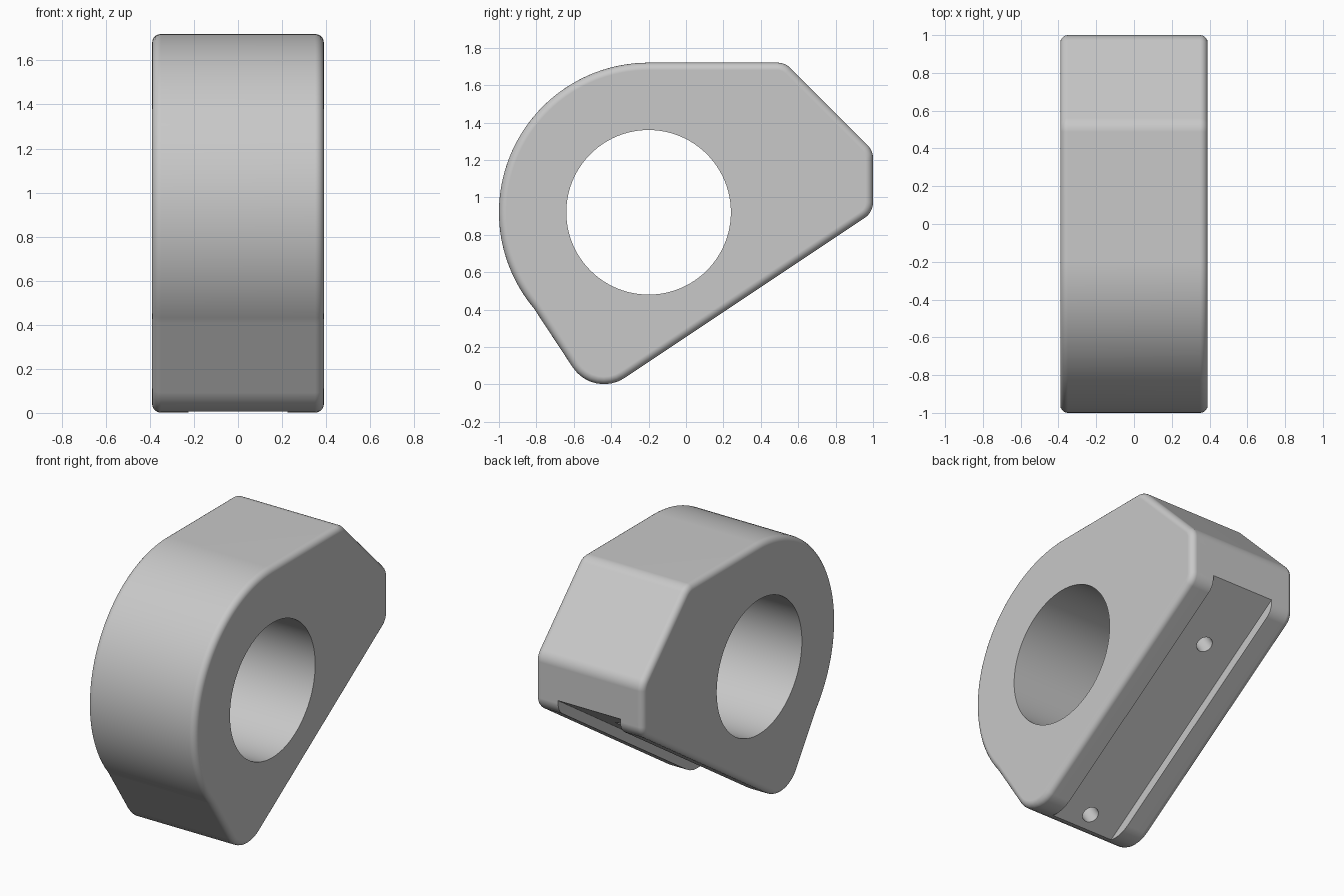
import bpy
import bmesh
from math import cos, sin, tan, radians, atan2
from mathutils import Vector, Matrix

if "Cube" in bpy.data.objects:
    bpy.data.objects.remove(bpy.data.objects["Cube"])

HALF_WIDTH = 0.39
CENTRE = Vector((-0.2, 0.92))   # bore centre in (y, z)
CORNER = Vector((-0.495, -0.077))  # sharp lower corner in (y, z)
SLOPE = atan2(0.997, 1.495)     # tilt of the underside

grey = bpy.data.materials.new("light_grey")
grey.use_nodes = True
grey.diffuse_color = (0.58, 0.58, 0.58, 1)
grey.node_tree.nodes["Principled BSDF"].inputs["Base Color"].default_value = grey.diffuse_color


def make_object(name, bm):
    mesh = bpy.data.meshes.new(name)
    bm.to_mesh(mesh)
    bm.free()
    mesh.materials.append(grey)
    obj = bpy.data.objects.new(name, mesh)
    bpy.context.collection.objects.link(obj)
    return obj


def arc(centre, radius, start, end, steps):
    angles = [start + (end - start) * i / steps for i in range(steps + 1)]
    return [centre + radius * Vector((cos(a), sin(a))) for a in angles]


def fillet(before, corner, after, radius, steps=8):
    """Round one convex corner of a counter-clockwise outline."""
    d1, d2 = (corner - before).normalized(), (after - corner).normalized()
    turn = d1.angle(d2)
    centre = corner - d1 * radius * tan(turn / 2) + Vector((-d1.y, d1.x)) * radius
    start = atan2(-d1.x, d1.y)
    return arc(centre, radius, start, start + turn, steps)


def box(name, matrix):
    bm = bmesh.new()
    bmesh.ops.create_cube(bm, size=1, matrix=matrix)
    return make_object(name, bm)


def cylinder(name, radius, depth, matrix, sides):
    bm = bmesh.new()
    bmesh.ops.create_cone(bm, cap_ends=True, segments=sides, radius1=radius,
                          radius2=radius, depth=depth, matrix=matrix)
    return make_object(name, bm)


# Outline: filleted corners, then the large round front
round_front = arc(CENTRE, 0.8, radians(90), radians(220), 56)
corners = [round_front[-1], CORNER, Vector((1, 0.92)), Vector((1, 1.25)),
           Vector((0.53, 1.72)), round_front[0]]
outline = []
for i, radius in enumerate((0.2, 0.1, 0.1, 0.1), start=1):
    outline += fillet(corners[i - 1], corners[i], corners[i + 1], radius)
outline += round_front

# Solid block with rounded rims
bm = bmesh.new()
side = bm.faces.new([bm.verts.new((-HALF_WIDTH, p.x, p.y)) for p in outline])
extruded = bmesh.ops.extrude_face_region(bm, geom=[side])["geom"]
bmesh.ops.translate(bm, vec=(2 * HALF_WIDTH, 0, 0),
                    verts=[v for v in extruded if isinstance(v, bmesh.types.BMVert)])
bmesh.ops.recalc_face_normals(bm, faces=bm.faces)
rims = [e for e in bm.edges if abs(e.verts[0].co.x - e.verts[1].co.x) < 0.001]
bmesh.ops.bevel(bm, geom=rims, offset=0.04, offset_type='OFFSET', segments=5,
                profile=0.5, affect='EDGES', clamp_overlap=False)
bmesh.ops.recalc_face_normals(bm, faces=bm.faces)
block = make_object("bored_block", bm)

# Underside frame: local y runs up the slope, local z points into the block
frame = Matrix.Translation((0, CORNER.x, CORNER.y)) @ Matrix.Rotation(SLOPE, 4, 'X')

# Cutters: main bore, underside channel and two screw holes
cutters = [
    cylinder("bore_cutter", 0.44, 2,
             Matrix.Translation((0, CENTRE.x, CENTRE.y)) @ Matrix.Rotation(radians(90), 4, 'Y'), 96),
    box("channel_cutter",
        frame @ Matrix.Translation((0, 0.9, -0.04)) @ Matrix.Diagonal((0.45, 3, 0.2, 1))),
]
for along in (0.154, 1.416):
    cutters.append(cylinder("screw_hole_cutter", 0.05, 0.4,
                            frame @ Matrix.Translation((0, along, 0.1)), 32))

bpy.context.view_layer.objects.active = block
for cutter in cutters:
    cutter.hide_render = True
    cut = block.modifiers.new("cut", 'BOOLEAN')
    cut.operation, cut.solver, cut.object = 'DIFFERENCE', 'EXACT', cutter
    bpy.ops.object.modifier_apply(modifier=cut.name)
    bpy.data.objects.remove(cutter)

# Smooth rounds with crisp cut edges
bpy.ops.object.select_all(action='DESELECT')
block.select_set(True)
bpy.ops.object.shade_smooth_by_angle(angle=radians(30))
weighted = block.modifiers.new("weighted_normals", 'WEIGHTED_NORMAL')
weighted.keep_sharp = True
